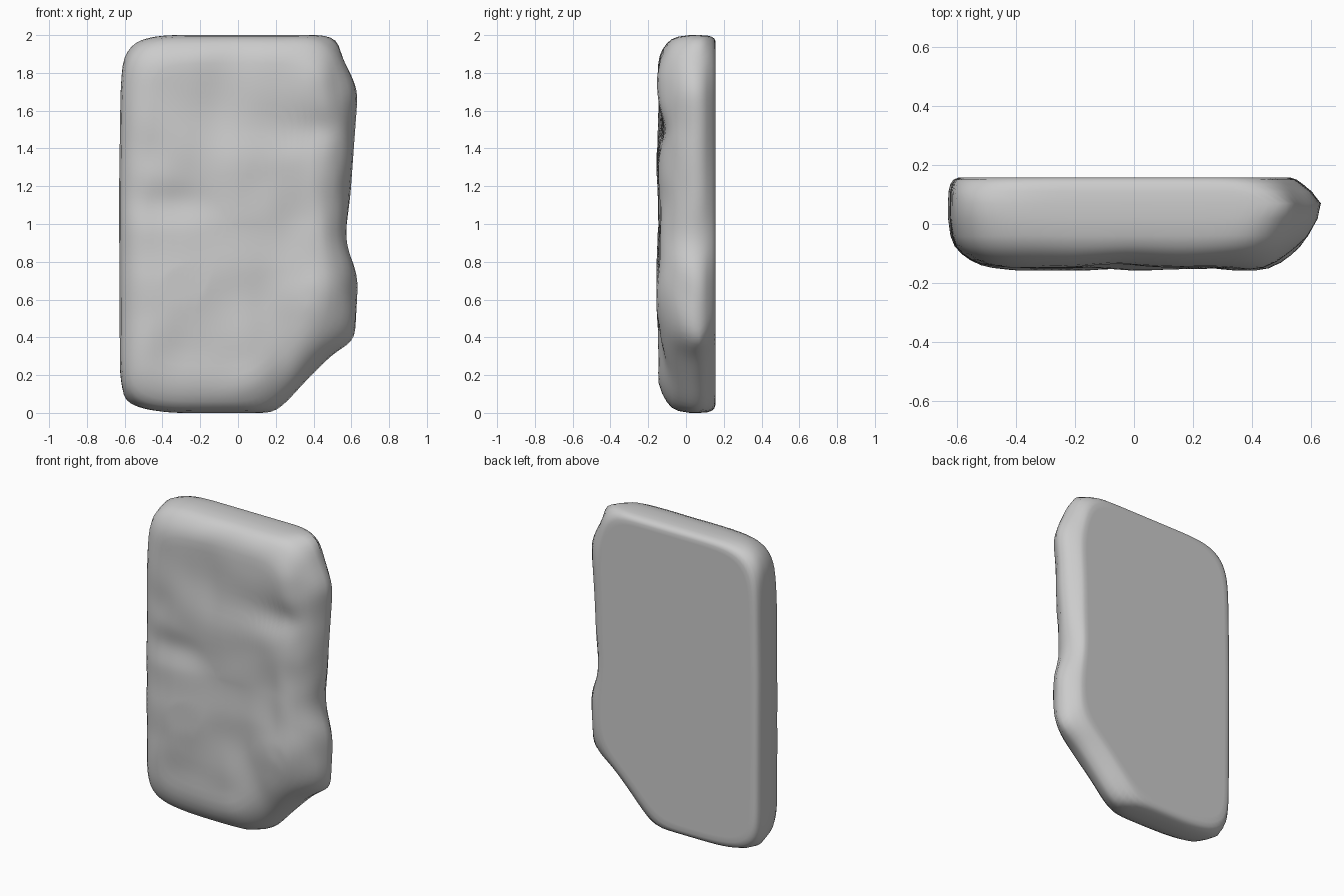
import bpy, bmesh, math
from mathutils import Vector, noise

if "Cube" in bpy.data.objects:
    bpy.data.objects.remove(bpy.data.objects["Cube"])

N = 168  # points around the outline

# Widest silhouette of the slab (x, z), clockwise seen from the front
OUTLINE = [(-0.625, 0.2), (-0.63, 1.15), (-0.622, 1.7), (-0.61, 1.87), (-0.565, 1.95), (-0.49, 1.985),
           (-0.38, 2.0), (0.46, 2.0), (0.53, 1.975), (0.55, 1.88), (0.595, 1.8), (0.635, 1.7),
           (0.613, 1.4), (0.595, 1.15), (0.57, 0.96), (0.578, 0.87), (0.62, 0.77), (0.635, 0.69),
           (0.618, 0.385), (0.5, 0.31), (0.35, 0.16), (0.26, 0.06), (0.19, 0.0),
           (-0.35, 0.0), (-0.5, 0.02), (-0.6, 0.06)]
# Rounding steps outward from the widest ring: (y, inset, inset on the broken right side)
BACK = [(0.11, 0.002, 0.03), (0.135, 0.008, 0.06), (0.15, 0.018, 0.08),
        (0.157, 0.035, 0.1), (0.157, 0.06, 0.125)]
FRONT = [(0.02, 0.0, 0.008), (-0.04, 0.008, 0.04), (-0.075, 0.022, 0.07), (-0.1, 0.045, 0.1),
         (-0.12, 0.075, 0.13), (-0.134, 0.11, 0.165), (-0.141, 0.15, 0.205)]
# Shallow dents (+) and swells (-) on the front: x, z, radius x, radius z, depth
DENTS = [(-0.1, 1.55, 0.12, 0.2, 0.018), (0.4, 1.5, 0.25, 0.1, 0.03), (-0.4, 1.12, 0.25, 0.1, 0.022),
         (0.3, 1.05, 0.1, 0.2, 0.022), (0.15, 0.6, 0.1, 0.25, 0.018), (-0.25, 0.35, 0.2, 0.12, 0.012),
         (0.1, 1.3, 0.2, 0.15, -0.012), (0.42, 0.65, 0.12, 0.15, -0.02), (-0.3, 0.7, 0.2, 0.25, -0.014),
         (0.08, 0.15, 0.12, 0.08, -0.012), (0.25, 0.3, 0.08, 0.12, 0.014), (0.42, 1.78, 0.1, 0.12, -0.015)]


def resample(points, count):
    pts = [Vector(p) for p in points]
    segs = list(zip(pts, pts[1:] + pts[:1]))
    total = sum((b - a).length for a, b in segs)
    out, start = [], 0.0
    for a, b in segs:
        length = (b - a).length
        while len(out) < count and len(out) * total / count < start + length:
            out.append(a.lerp(b, (len(out) * total / count - start) / length))
        start += length
    while len(out) < count:
        out.append(pts[-1].lerp(pts[0], 0.99))
    return out


def relax(ring, passes):
    for _ in range(passes):
        ring = [ring[i] * 0.5 + (ring[i - 1] + ring[(i + 1) % len(ring)]) * 0.25 for i in range(len(ring))]
    return ring


def inset(ring, plain, right):
    out = []
    for i, p in enumerate(ring):
        t = ring[(i + 1) % len(ring)] - ring[i - 1]
        n = Vector((-t.y, t.x)).normalized()
        w = min(max((n.x - 0.1) / 0.7, 0), 1)
        w = w * w * (3 - 2 * w)
        # the broken side is cut back less at its waist and at its top
        w *= 1 - 0.4 * math.exp(-((p.y - 1.0) / 0.25) ** 2) - 0.5 * math.exp(-((p.y - 1.95) / 0.12) ** 2)
        low = 1 + 0.3 * max(0, -n.y)
        out.append(p - n * (plain * low + (right - plain) * w))
    return out


def steps(ring, profile):
    rings, a, b = [], 0.0, 0.0
    for y, plain, right in profile:
        for _ in range(3):  # small substeps keep the corners from folding
            ring = inset(ring, (plain - a) / 3, (right - b) / 3)
            ring = resample(relax(ring, 1), N)
        a, b = plain, right
        rings.append((y, ring))
    return rings


def front_relief(x, y, z):
    w = min(max((0.0 - y) / 0.14, 0), 1)
    d = sum(h * math.exp(-((x - cx) / rx) ** 2 - ((z - cz) / rz) ** 2) for cx, cz, rx, rz, h in DENTS)
    d += 0.012 * noise.noise(Vector((x * 4, 3.1, z * 4)))
    return max(y + w * d, -0.157)


# Rings from the back edge, round the sides, to the middle of the front
widest = relax(resample(OUTLINE, N), 2)
front = steps(widest, FRONT)
rings = steps(widest, BACK)[::-1] + [(0.07, widest)] + front
rim, centre = front[-1][1], Vector((-0.05, 1.0))
for k in range(1, 16):
    f = k / 16
    rings.append((-0.141 - 0.006 * min(1, f * 4), [p.lerp(centre, f) for p in rim]))

bm = bmesh.new()
loops = []
for y, ring in rings:
    loop = []
    for p in ring:
        # light chipping along the right-hand and lower sides
        side = min(1, max(0, (p.x - 0.3) * 6)) * min(1, max(0, (0.06 - y) * 12))
        chip = 0.022 * side * noise.noise(Vector((1.7, y * 9, p.y * 5)))
        loop.append(bm.verts.new((p.x + chip, front_relief(p.x, y, p.y), p.y)))
    loops.append(loop)
for a, b in zip(loops, loops[1:]):
    for i in range(N):
        j = (i + 1) % N
        bm.faces.new((a[i], a[j], b[j], b[i]))
bm.faces.new(loops[0])  # flat back
tip = bm.verts.new((centre.x, front_relief(centre.x, -0.147, centre.y), centre.y))
for i in range(N):
    bm.faces.new((loops[-1][i], loops[-1][(i + 1) % N], tip))
bmesh.ops.recalc_face_normals(bm, faces=bm.faces)

mesh = bpy.data.meshes.new("stone_slab")
bm.to_mesh(mesh)
bm.free()
for poly in mesh.polygons:
    poly.use_smooth = len(poly.vertices) < 5
slab = bpy.data.objects.new("stone_slab", mesh)
bpy.context.collection.objects.link(slab)
